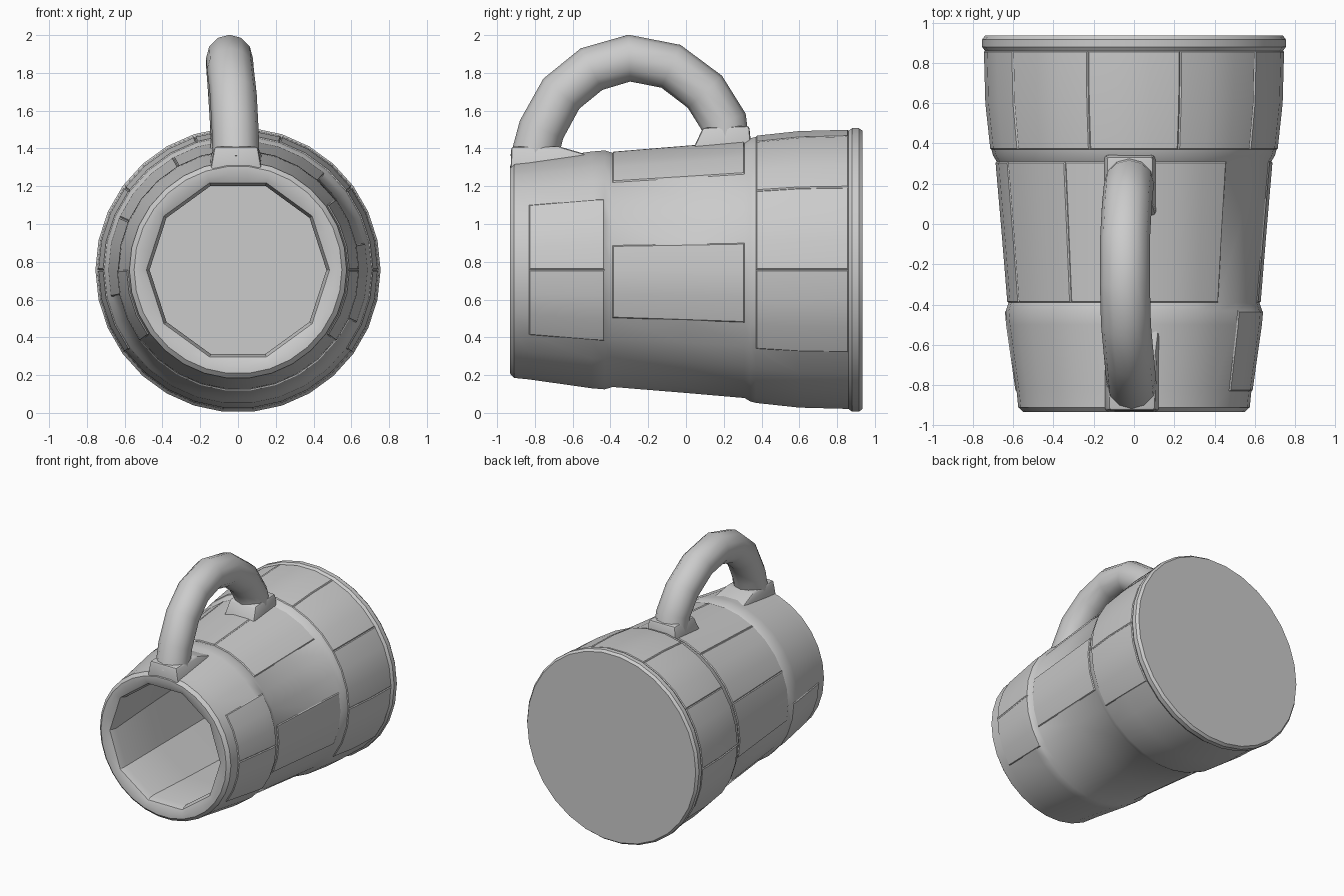
import bpy, bmesh, math, random
from mathutils import Vector

if "Cube" in bpy.data.objects:
    bpy.data.objects.remove(bpy.data.objects["Cube"])

random.seed(4)
SEGMENTS = 30
AXIS_Z = 0.757


def finish(name, bm, angle=30):
    bmesh.ops.recalc_face_normals(bm, faces=bm.faces)
    mesh = bpy.data.meshes.new(name)
    bm.to_mesh(mesh)
    bm.free()
    obj = bpy.data.objects.new(name, mesh)
    bpy.context.collection.objects.link(obj)
    bpy.ops.object.select_all(action='DESELECT')
    obj.select_set(True)
    bpy.context.view_layer.objects.active = obj
    bpy.ops.object.shade_smooth_by_angle(angle=math.radians(angle))
    return obj


def ring(bm, y, radius, facet=0.0):
    """Circle around the mug axis; facet = 1 turns it into a ten-sided outline."""
    verts = []
    for i in range(SEGMENTS):
        a = math.tau * i / SEGMENTS
        half = math.pi / 10
        flat = math.cos(half) / math.cos(a % (2 * half) - half)
        r = radius * (1 + facet * (flat - 1))
        verts.append(bm.verts.new((r * math.cos(a), y, AXIS_Z + r * math.sin(a))))
    return verts


def loft(bm, loops):
    rows = []
    for a, b in zip(loops, loops[1:]):
        n = len(a)
        rows.append([bm.faces.new((a[i], a[(i + 1) % n], b[(i + 1) % n], b[i]))
                     for i in range(n)])
    bm.faces.new(loops[0])
    bm.faces.new(loops[-1])
    return rows


# Mug body: base, barrel wall with two wide bands, rim and faceted cavity
outer = [(0.935, 0.74), (0.915, 0.755), (0.88, 0.755), (0.86, 0.74),
         (0.6, 0.733), (0.37, 0.708), (0.34, 0.7), (0.31, 0.682),
         (0, 0.655), (-0.39, 0.623), (-0.43, 0.636), (-0.5, 0.63),
         (-0.83, 0.583), (-0.91, 0.575), (-0.933, 0.55)]
inner = [(-0.933, 0.52), (-0.915, 0.485), (-0.86, 0.468), (-0.4, 0.5),
         (0.35, 0.54), (0.8, 0.58)]
body = bmesh.new()
loops = [ring(body, y, r) for y, r in outer]
loops += [ring(body, y, r, 0.5 if i == 0 else 1) for i, (y, r) in enumerate(inner)]
rows = loft(body, loops)
body.normal_update()
bmesh.ops.recalc_face_normals(body, faces=body.faces)

# Staves: staggered, slightly raised boards on each part of the barrel
for first, last, shift in ((3, 5, 0), (7, 9, 1), (10, 12, 0)):
    for start in range(0, SEGMENTS, 3):
        if random.random() < 0.5:
            board = [rows[r][(start + shift + k) % SEGMENTS]
                     for r in range(first, last) for k in range(3)]
            bmesh.ops.inset_region(body, faces=board, thickness=0.006,
                                   depth=0.006, use_even_offset=True)
finish("mug_body", body)

# Handle: round bar following an arch, leaning slightly to one side
path = [(-0.01, -0.81, 1.33), (-0.015, -0.765, 1.5), (-0.025, -0.66, 1.69),
        (-0.04, -0.5, 1.82), (-0.045, -0.3, 1.878), (-0.045, -0.08, 1.835),
        (-0.035, 0.1, 1.7), (-0.025, 0.2, 1.54), (-0.02, 0.215, 1.4)]
bar = bmesh.new()
points = [Vector(p) for p in path]
sections = []
for i, p in enumerate(points):
    before, after = points[max(i - 1, 0)], points[min(i + 1, len(points) - 1)]
    tangent = (after - before).normalized()
    side = Vector((1, 0, 0))
    up = side.cross(tangent).normalized()
    sections.append([bar.verts.new(p + 0.124 * (side * math.cos(a) + up * math.sin(a)))
                     for a in (math.tau * k / 12 for k in range(12))])
loft(bar, sections)
finish("handle", bar, 40)


# Handle feet: flared blocks joining the bar to the barrel
def foot(name, bottom, top):
    bm = bmesh.new()
    levels = []
    for x, half, y0, y1, z0, z1 in (bottom, top):
        levels.append([bm.verts.new(v) for v in (
            (x - half, y0, z0), (x + half, y0, z0),
            (x + half, y1, z1), (x - half, y1, z1))])
    loft(bm, levels)
    bmesh.ops.bevel(bm, geom=bm.edges[:], offset=0.015, segments=2,
                    affect='EDGES', profile=0.5)
    return finish(name, bm)


foot("handle_foot_front", (-0.01, 0.145, -0.93, -0.43, 1.24, 1.34),
     (-0.01, 0.115, -0.925, -0.67, 1.41, 1.41))
foot("handle_foot_back", (-0.02, 0.135, 0.02, 0.35, 1.36, 1.36),
     (-0.02, 0.115, 0.09, 0.335, 1.51, 1.52))
